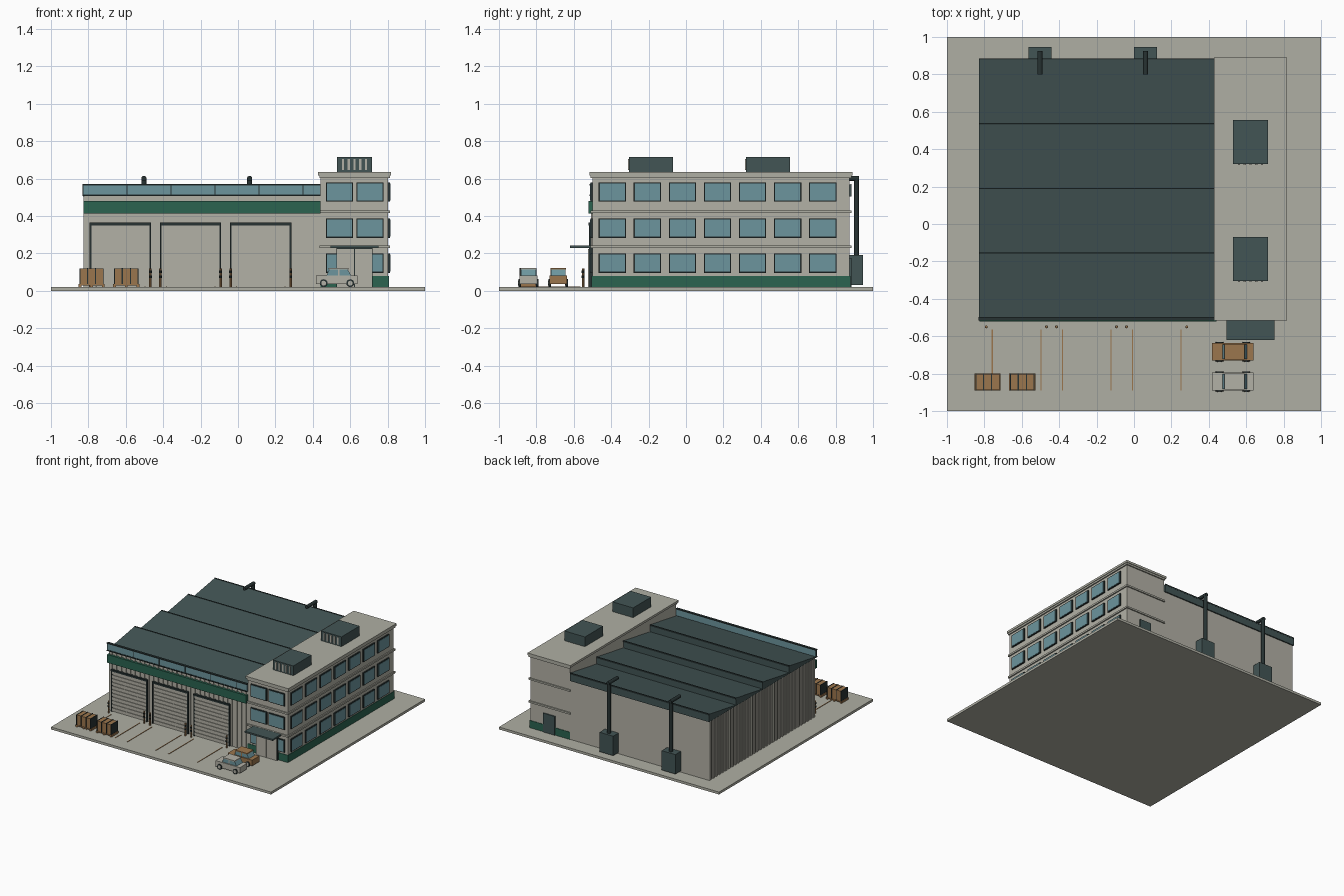
import bpy, bmesh
from math import pi
from mathutils import Matrix, Vector

if "Cube" in bpy.data.objects:
    bpy.data.objects.remove(bpy.data.objects["Cube"])


def material(name, r, g, b):
    m = bpy.data.materials.new(name)
    m.use_nodes = True
    m.diffuse_color = (r, g, b, 1)
    m.node_tree.nodes["Principled BSDF"].inputs["Base Color"].default_value = (r, g, b, 1)
    return m


concrete = material("pale concrete", .43, .43, .37)
wall = material("light grey cladding", .45, .44, .38)
slate = material("slate roof", .055, .09, .09)
dark = material("dark trim", .02, .032, .032)
glass = material("blue glass", .15, .30, .34)
green = material("deep green", .024, .125, .08)
tan = material("tan orange", .33, .18, .075)


def finish(name, bm, mat):
    bmesh.ops.recalc_face_normals(bm, faces=bm.faces)
    mesh = bpy.data.meshes.new(name)
    bm.to_mesh(mesh)
    bm.free()
    mesh.materials.append(mat)
    ob = bpy.data.objects.new(name, mesh)
    bpy.context.collection.objects.link(ob)
    return ob


def boxes(name, mat, spans):
    """One object from boxes given as (x0, x1, y0, y1, z0, z1)."""
    bm = bmesh.new()
    for x0, x1, y0, y1, z0, z1 in spans:
        mid = Vector((x0 + x1, y0 + y1, z0 + z1)) / 2
        size = Matrix.Diagonal((x1 - x0, y1 - y0, z1 - z0, 1))
        bmesh.ops.create_cube(bm, size=1, matrix=Matrix.Translation(mid) @ size)
    return finish(name, bm, mat)


def rods(name, mat, radius, depth, places, axis="Z", sides=16):
    """Cylinders centred on the places, along one axis."""
    turn = {"X": Matrix.Rotation(pi / 2, 4, "Y"), "Y": Matrix.Rotation(pi / 2, 4, "X"),
            "Z": Matrix.Identity(4)}[axis]
    bm = bmesh.new()
    for p in places:
        bmesh.ops.create_cone(bm, cap_ends=True, segments=sides, radius1=radius, radius2=radius,
                              depth=depth, matrix=Matrix.Translation(p) @ turn)
    return finish(name, bm, mat)


def prism(name, mat, points, offset):
    """Extrude a flat outline."""
    bm = bmesh.new()
    face = bm.faces.new([bm.verts.new(p) for p in points])
    new = bmesh.ops.extrude_face_region(bm, geom=[face])["geom"]
    bmesh.ops.translate(bm, vec=offset, verts=[v for v in new if isinstance(v, bmesh.types.BMVert)])
    return finish(name, bm, mat)


G = .02                                    # ground level
LEFT, JOIN, RIGHT = -.82, .44, .803        # wall lines in x
FRONT, BACK = -.5, .875                    # wall lines in y
EAVE, RIDGE = .51, .57

boxes("ground_slab", concrete, [(-1, 1, -1, 1, 0, G)])

# Hall with ribbed cladding on the front and outer side
boxes("hall_walls", wall, [(LEFT, JOIN, FRONT, BACK, G, EAVE)])
ribs = []
for i in range(30):
    x = LEFT + .01 + i * .042
    ribs.append((x, x + .02, FRONT - .007, FRONT, G, EAVE))
for i in range(34):
    y = FRONT + .005 + i * .0408
    ribs.append((LEFT - .007, LEFT, y, y + .02, G, EAVE))
boxes("cladding_ribs", wall, ribs)

# Sawtooth roof rising toward the back
pitch = (BACK + .01 - FRONT) / 4
outline = [(LEFT - .01, FRONT, EAVE - .005)]
for i in range(4):
    y = FRONT + pitch * i
    outline += [(LEFT - .01, y, EAVE + .003), (LEFT - .01, y + pitch, RIDGE)]
outline.append((LEFT - .01, BACK + .01, EAVE - .005))
prism("sawtooth_roof", slate, outline, (JOIN - LEFT + .005, 0, 0))
boxes("ridge_trim", dark, [(LEFT - .01, JOIN - .005, FRONT + pitch * i - .006, FRONT + pitch * i + .001,
                            RIDGE - .01, RIDGE + .002) for i in range(1, 5)])

# Clerestory strip along the front
boxes("clerestory_glass", glass, [(LEFT - .01, JOIN, FRONT - .012, FRONT + .002, EAVE, RIDGE - .006)])
boxes("clerestory_frame", dark,
      [(LEFT - .012, JOIN, FRONT - .016, FRONT + .004, z, z + .008) for z in (EAVE - .004, RIDGE - .006)]
      + [(x, x + .005, FRONT - .014, FRONT, EAVE, RIDGE)
         for x in [LEFT - .012 + .2355 * i for i in range(6)]])
boxes("green_fascia", green, [(LEFT - .005, JOIN, FRONT - .022, FRONT, .413, .48)])

# Roller doors, guide posts and painted bay lines
slats, frames, posts, lines = [], [], [], []
for x0 in (-.79, -.415, -.04):
    x1, top = x0 + .322, .36
    slats.append((x0, x1, FRONT - .01, FRONT, G, top))
    for i in range(11):
        z = G + .006 + i * .03
        slats.append((x0 + .006, x1 - .006, FRONT - .015, FRONT, z, z + .023))
    frames += [(x0 - .003, x0 + .006, FRONT - .018, FRONT, G, top),
               (x1 - .006, x1 + .003, FRONT - .018, FRONT, G, top),
               (x0 - .003, x1 + .003, FRONT - .02, FRONT, top - .01, top + .004)]
    posts += [Vector((x, -.55, G + .05)) for x in (x0, x1)]
    lines += [(x - .003, x + .003, -.89, -.565, G, G + .003) for x in (x0 + .032, x1 - .03)]
boxes("roller_doors", wall, slats)
boxes("roller_door_frames", dark, frames)
boxes("bay_lines", tan, lines)
rods("bollards", tan, .007, .1, posts, sides=10)
rods("bollard_bands", dark, .0078, .014, [p + Vector((0, 0, dz)) for p in posts for dz in (.005, .032)], sides=10)

# Office block
boxes("office_walls", wall, [(JOIN, RIGHT, FRONT, BACK, G, .615)])
boxes("office_base", green, [(JOIN, RIGHT + .004, FRONT - .004, BACK + .004, G, .08)])
boxes("floor_bands", concrete, [(JOIN - .003, RIGHT + .01, FRONT - .01, BACK + .01, z, z + .014)
                                for z in (.228, .415, .603)])
boxes("office_roof_cap", concrete, [(JOIN - .012, RIGHT + .015, FRONT - .015, BACK + .015, .617, .635)])

frames, panes = [], []
for z in (.096, .283, .476):
    top, edge = z + .103, .006
    for i in range(7):
        y = -.467 + i * .1875
        frames.append((RIGHT, RIGHT + .01, y, y + .146, z, top))
        panes.append((RIGHT, RIGHT + .012, y + edge, y + .146 - edge, z + edge, top - edge))
    for x in (.47, .633):
        frames.append((x, x + .146, FRONT - .01, FRONT, z, top))
        panes.append((x + edge, x + .146 - edge, FRONT - .012, FRONT, z + edge, top - edge))
boxes("window_frames", dark, frames)
boxes("window_panes", glass, panes)

# Entrance, canopy and rear door
boxes("entrance_surround", dark, [(.527, .72, FRONT - .018, FRONT, G, .228)])
boxes("entrance_doors", wall, [(x, x + .091, FRONT - .023, FRONT, G, .222) for x in (.53, .626)])
boxes("entrance_canopy", slate, [(.495, .75, -.62, FRONT, .228, .241)])
boxes("rear_door", slate, [(.575, .68, BACK, BACK + .009, G, .175)])

# Rooftop units with front louvres
units, louvres = [], []
for y in (-.305, .32):
    units.append((.53, .717, y, y + .235, .63, .715))
    louvres += [(x, x + .012, y - .005, y, .645, .705) for x in [.555 + i * .031 for i in range(5)]]
boxes("rooftop_units", slate, units)
boxes("unit_louvres", wall, louvres)

# Rear extractors with pipes over the roof edge
pipes = (-.503, .062)
boxes("extractor_boxes", slate, [(x - .062, x + .062, BACK, .945, G + .01, .19) for x in pipes])
rods("extractor_risers", dark, .014, .425, [(x, .912, .39) for x in pipes])
rods("extractor_ducts", dark, .014, .125, [(x, .8625, .6) for x in pipes], "Y")

# Strapped crates on pallets
crates, straps, pallets = [], [], []
for x0 in (-.853, -.667):
    x1, y0, y1 = x0 + .14, -.89, -.8
    pallets.append((x0, x1, y0, y1, G + .008, G + .016))
    pallets += [(x, x + .015, y0, y1, G, G + .008) for x in (x0, x0 + .062, x1 - .015)]
    crates.append((x0 + .008, x1 - .008, y0 + .003, y1 - .003, G + .016, .118))
    straps += [(x, x + .006, y0, y1, G + .016, .121) for x in (x0 + .045, x1 - .051)]
    straps += [(x, x + .005, y0, y1, G + .016, .12) for x in (x0 + .005, x1 - .01)]
boxes("crates", tan, crates)
boxes("crate_straps", dark, straps)
boxes("pallets", tan, pallets)


# Parked cars
def car(name, paint, y0, y1):
    x0, x1 = .418, .64
    boxes(name + "_body", paint, [(x0, x1, y0 + .005, y1 - .005, G + .015, .082)])
    cabin = [(.473, .08), (.488, .116), (.585, .116), (.606, .08)]
    prism(name + "_windows", glass, [(x, y0 + .013, z) for x, z in cabin], (0, y1 - y0 - .026, 0))
    boxes(name + "_roof", paint, [(.483, .59, y0 + .01, y1 - .01, .113, .122)])
    boxes(name + "_pillars", paint, [(.534, .542, y0 + .011, y1 - .011, .08, .115)])
    wheels = [(x, y, G + .021) for x in (x0 + .04, x1 - .04) for y in (y0 + .006, y1 - .006)]
    rods(name + "_tyres", dark, .021, .013, wheels, "Y")
    rods(name + "_hubs", wall, .013, .016, wheels, "Y")


car("tan_car", tan, -.735, -.632)
car("pale_car", wall, -.895, -.79)

# Soft shading on the round parts only
for ob in bpy.context.scene.objects:
    if ob.name.startswith(("extractor_risers", "extractor_ducts", "bollard")) or "tyres" in ob.name:
        bpy.ops.object.select_all(action="DESELECT")
        ob.select_set(True)
        bpy.context.view_layer.objects.active = ob
        bpy.ops.object.shade_smooth_by_angle()
